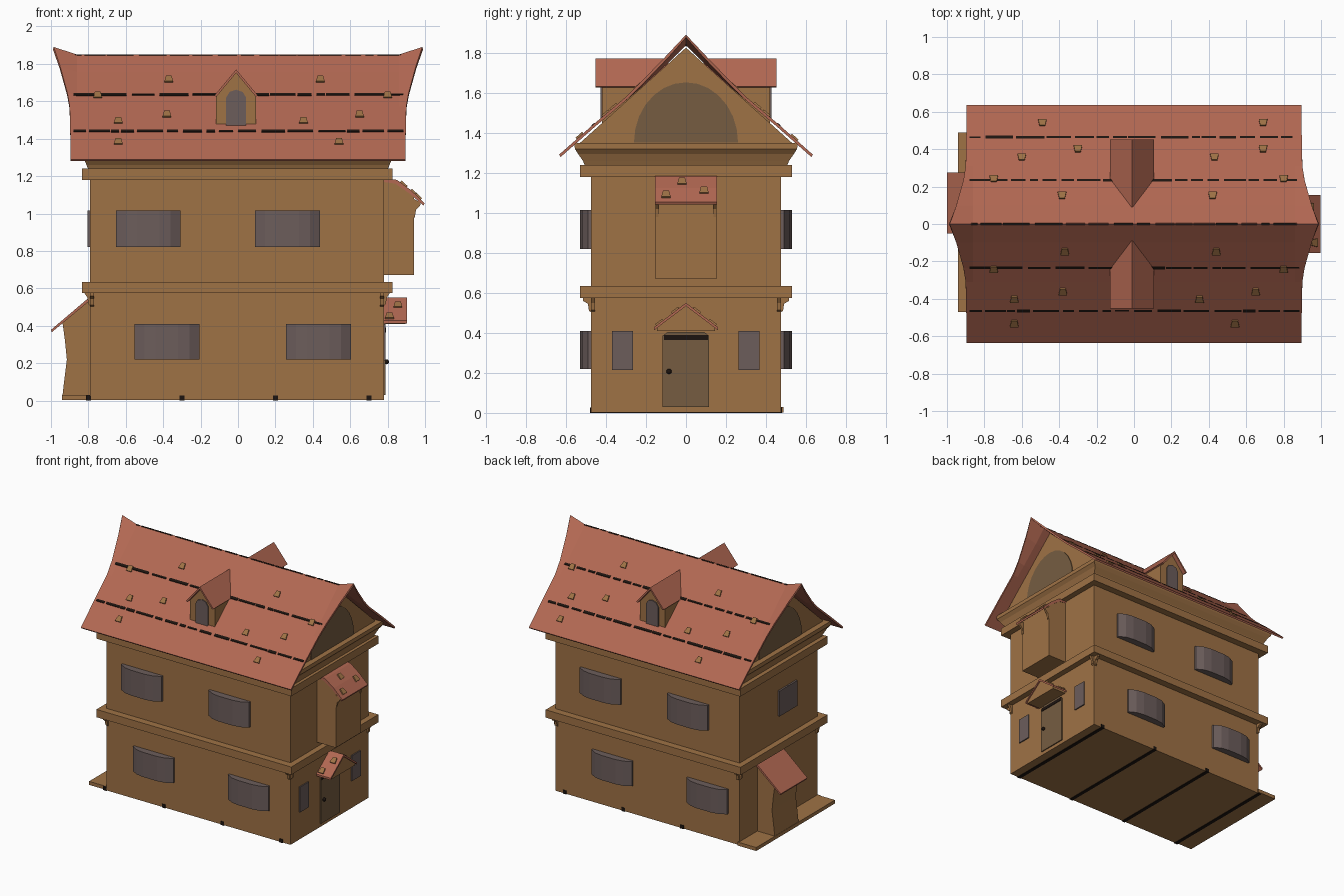
import bpy, bmesh, math, random
from mathutils import Vector

if "Cube" in bpy.data.objects:
    bpy.data.objects.remove(bpy.data.objects["Cube"])
random.seed(3)

def material(name, rgb):
    m = bpy.data.materials.new(name)
    m.diffuse_color = (*rgb, 1)
    m.use_nodes = True
    m.node_tree.nodes["Principled BSDF"].inputs["Base Color"].default_value = m.diffuse_color
    return m

WOOD = material("brown wood", (0.345, 0.168, 0.060))
ROOF = material("red roof", (0.445, 0.138, 0.085))
GLASS = material("grey glass", (0.150, 0.110, 0.105))
DOOR = material("dull door", (0.180, 0.108, 0.053))
DARK = material("near black", (0.012, 0.007, 0.005))

def finish(name, bm, mat):
    bmesh.ops.recalc_face_normals(bm, faces=bm.faces)
    me = bpy.data.meshes.new(name)
    bm.to_mesh(me)
    bm.free()
    me.materials.append(mat)
    ob = bpy.data.objects.new(name, me)
    bpy.context.collection.objects.link(ob)
    return ob

def prism(name, pts, axis, lo, hi, mat):
    """Extrude a 2D outline along an axis: x uses (y,z), y uses (x,z), z uses (x,y)."""
    put = {'x': lambda p, t: (t, p[0], p[1]),
           'y': lambda p, t: (p[0], t, p[1]),
           'z': lambda p, t: (p[0], p[1], t)}[axis]
    bm = bmesh.new()
    a = [bm.verts.new(put(p, lo)) for p in pts]
    b = [bm.verts.new(put(p, hi)) for p in pts]
    bm.faces.new(a)
    bm.faces.new(b)
    n = len(pts)
    for i in range(n):
        bm.faces.new((a[i], a[(i + 1) % n], b[(i + 1) % n], b[i]))
    return finish(name, bm, mat)

def box(name, x0, x1, y0, y1, z0, z1, mat):
    return prism(name, [(x0, y0), (x1, y0), (x1, y1), (x0, y1)], 'z', z0, z1, mat)

def tile(pos, normal, down):
    """Small raised trapezoid shingle lying on a slope."""
    n, d = Vector(normal).normalized(), Vector(down).normalized()
    s = n.cross(d)
    bm = bmesh.new()
    rings = []
    for h in (-0.006, 0.009):
        rings.append([bm.verts.new(Vector(pos) + s * u + d * v + n * h)
                      for u, v in ((-.015, -.022), (.015, -.022), (.023, .022), (-.023, .022))])
    bm.faces.new(rings[0])
    bm.faces.new(rings[1])
    for i in range(4):
        j = (i + 1) % 4
        bm.faces.new((rings[0][i], rings[0][j], rings[1][j], rings[1][i]))
    finish("shingle", bm, WOOD)

# Walls and storey bands
box("ground_floor", -.79, .78, -.475, .475, .003, .60, WOOD)
box("upper_floor", -.79, .78, -.475, .475, .60, 1.25, WOOD)
for z in (.575, 1.18):
    box("storey_band", -.835, .825, -.53, .53, z, z + .06, WOOD)
box("side_step", -.94, -.78, -.47, .488, .003, .03, WOOD)
for x in (-.8, -.3, .2, .7):
    box("floor_beam", x - .014, x + .014, -.479, .479, 0, .028, DARK)

# Flared cornice below the roof
bm = bmesh.new()
rings = []
for z, x, y in ((1.235, .80, .505), (1.26, .81, .515), (1.295, .825, .54), (1.32, .845, .555), (1.35, .845, .56)):
    rings.append([bm.verts.new((sx * x, sy * y, z)) for sx, sy in ((-1, -1), (1, -1), (1, 1), (-1, 1))])
for a, b in zip(rings, rings[1:]):
    for i in range(4):
        bm.faces.new((a[i], a[(i + 1) % 4], b[(i + 1) % 4], b[i]))
bm.faces.new(rings[0])
bm.faces.new(rings[-1])
finish("cornice", bm, WOOD)

# Gable ends with arched panels
prism("gable_block", [(-.54, 1.34), (.54, 1.34), (0, 1.825)], 'x', -.80, .80, WOOD)
arch = [(.26 * math.cos(math.pi * i / 14), 1.352 + .30 * math.sin(math.pi * i / 14)) for i in range(15)]
for s in (-1, 1):
    prism("gable_arch", arch, 'x', s * .797, s * .806, DOOR)

# Main roof: flared ends, ridge lifted at the tips
PROF = [(0, 1.85, .985), (.10, 1.757, .95), (.235, 1.635, .912), (.31, 1.571, .90), (.465, 1.44, .897), (.635, 1.29, .895)]
def roof_z(y):
    y = abs(y)
    for (y0, z0, _), (y1, z1, _) in zip(PROF, PROF[1:]):
        if y <= y1:
            return z0 + (z1 - z0) * (y - y0) / (y1 - y0)
    return PROF[-1][1]
bm = bmesh.new()
rows = []
for y, z, e in [(-p[0], p[1], p[2]) for p in PROF[:0:-1]] + PROF:
    lift = .04 * max(0, 1 - abs(y) / .3)
    rows.append([bm.verts.new((x, y, z + (lift if abs(x) > .87 else 0)))
                 for x in (-e, -.86, 0, .86, e)])
for a, b in zip(rows, rows[1:]):
    for i in range(4):
        bm.faces.new((a[i], a[i + 1], b[i + 1], b[i]))
roof = finish("main_roof", bm, ROOF)
if roof.data.polygons[0].normal.z < 0:
    roof.data.flip_normals()
sol = roof.modifiers.new("thickness", 'SOLIDIFY')
sol.thickness, sol.offset = .014, -1

# Broken dark seams between shingle courses, and along the ridge
for y0 in (-.465, -.235, 0, .235, .465):
    x = -.88
    while x < .86:
        w = random.uniform(.04, .16)
        hw = random.uniform(.004, .007)
        ya, yb = y0 - hw, y0 + hw
        za, zb = roof_z(ya), roof_z(yb)
        zt = max(za, zb) if y0 == 0 else 0
        prism("roof_seam", [(ya, za - .004), (yb, zb - .004), (yb, max(zb, zt) + .004), (ya, max(za, zt) + .004)],
              'x', x, min(x + w, .89), DARK)
        x += w + random.uniform(.005, .03)

# Scattered shingles on both slopes
front = [(-.64, .53), (-.64, .40), (-.38, .36), (-.75, .24), (-.37, .145), (.44, .145), (.8, .24), (.35, .40), (.65, .36), (.54, .53)]
back = [(-.49, .54), (-.6, .355), (-.3, .4), (-.75, .24), (-.385, .15), (.42, .15), (.8, .24), (.43, .355), (.69, .4), (.69, .54)]
for s, spots in ((-1, front), (1, back)):
    for x, y in spots:
        tile((x, s * y, roof_z(y)), (0, s * .88, 1), (0, s, -.88))

# Dormers on both slopes
DX = -.01
win = [(DX - .053, 1.47), (DX + .053, 1.47), (DX + .053, 1.62), (DX + .035, 1.65), (DX, 1.662), (DX - .035, 1.65), (DX - .053, 1.62)]
for s in (-1, 1):
    prism("dormer_body", [(DX - .107, 1.42), (DX + .107, 1.42), (DX + .107, 1.635), (DX, 1.758), (DX - .107, 1.635)],
          'y', s * .42, s * .2, WOOD)
    prism("dormer_window", win, 'y', s * .428, s * .415, GLASS)
    prism("dormer_roof", [(DX - .117, 1.63), (DX, 1.77), (DX + .117, 1.63), (DX + .105, 1.625), (DX, 1.752), (DX - .105, 1.625)],
          'y', s * .452, s * .09, ROOF)

# Bowed windows on front and back
bow = [(-.173, -.01), (-.173, .015), (-.12, .044), (-.06, .054), (.06, .054), (.12, .044), (.173, .015), (.173, -.01)]
for s, up, low in ((-1, (-.48, .265), (-.38, .43)), (1, (.39, -.355), (.29, -.52))):
    for cs, z0, z1 in ((up, .82, 1.015), (low, .22, .41)):
        for c in cs:
            prism("bow_window", [(c + x, s * (.475 + y)) for x, y in bow], 'z', z0, z1, GLASS)

# Flat windows on the sides
for y in (-.317, .315):
    box("door_side_window", .775, .789, y - .053, y + .053, .215, .41, GLASS)
for y in (-.155, -.045):
    box("left_window", -.804, -.785, y - .053, y + .053, .82, 1.015, GLASS)

# Door, knob and gabled canopy
prism("door", [(-.118, .03), (.115, .03), (.115, .385), (.09, .405), (-.09, .405), (-.118, .385)], 'x', .775, .788, DOOR)
box("door_lintel", .78, .791, -.11, .11, .365, .39, DARK)
bpy.ops.mesh.primitive_uv_sphere_add(segments=10, ring_count=6, radius=.013, location=(.795, -.085, .207))
bpy.context.object.name = "door_knob"
bpy.context.object.data.materials.append(DARK)
prism("canopy_gable", [(-.145, .41), (.145, .41), (.145, .43), (0, .538), (-.145, .43)], 'x', .775, .895, WOOD)
prism("canopy_roof", [(-.16, .428), (0, .55), (.16, .428), (.16, .413), (0, .534), (-.16, .413)], 'x', .775, .903, ROOF)
for s in (-1, 1):
    for x, z in ((.855, .51), (.81, .45)):
        tile((x, s * (.55 - z) * 1.31, z), (0, s * .76, 1), (0, s, -.76))

# Bay above the door with curved roof
prism("bay_body", [(.77, .67), (.94, .67), (.94, 1.10), (.87, 1.16), (.77, 1.18)], 'y', -.152, .152, WOOD)
prism("bay_roof", [(.77, 1.19), (.85, 1.18), (.925, 1.125), (.998, 1.055), (.992, 1.042), (.92, 1.105), (.84, 1.16), (.77, 1.17)],
      'y', -.155, .155, ROOF)
for y, x, z in ((-.1, .962, 1.09), (-.02, .885, 1.155), (.09, .94, 1.111)):
    tile((x, y, z), (.75, 0, .8), (.8, 0, -.75))
for y in (-.145, .145):
    prism("bay_bracket", [(.935, .98), (.945, .98), (.952, 1.02), (.975, 1.045), (.975, 1.06), (.935, 1.08)], 'y', y - .008, y + .008, WOOD)

# Corner brackets below the storey band
for sx in (-.78, .77):
    for s in (-1, 1):
        prism("corner_bracket", [(s * .47, .50), (s * .485, .51), (s * .49, .545), (s * .515, .56), (s * .515, .58), (s * .47, .58)],
              'x', sx - .01, sx + .01, WOOD)
        d = -1 if sx < 0 else 1
        x0 = sx
        prism("corner_bracket", [(x0, .50), (x0 + d * .02, .515), (x0 + d * .025, .55), (x0 + d * .045, .58), (x0, .58)],
              'y', s * .455, s * .475, WOOD)

# Lean-to on the left side with sloping roof
prism("lean_to_body", [(-.78, .01), (-.94, .01), (-.93, .10), (-.915, .22), (-.925, .32), (-.938, .415), (-.78, .545)], 'y', -.03, .26, WOOD)
prism("lean_to_roof", [(-.78, .565), (-1.0, .378), (-.995, .366), (-.78, .545)], 'y', -.05, .275, ROOF)
